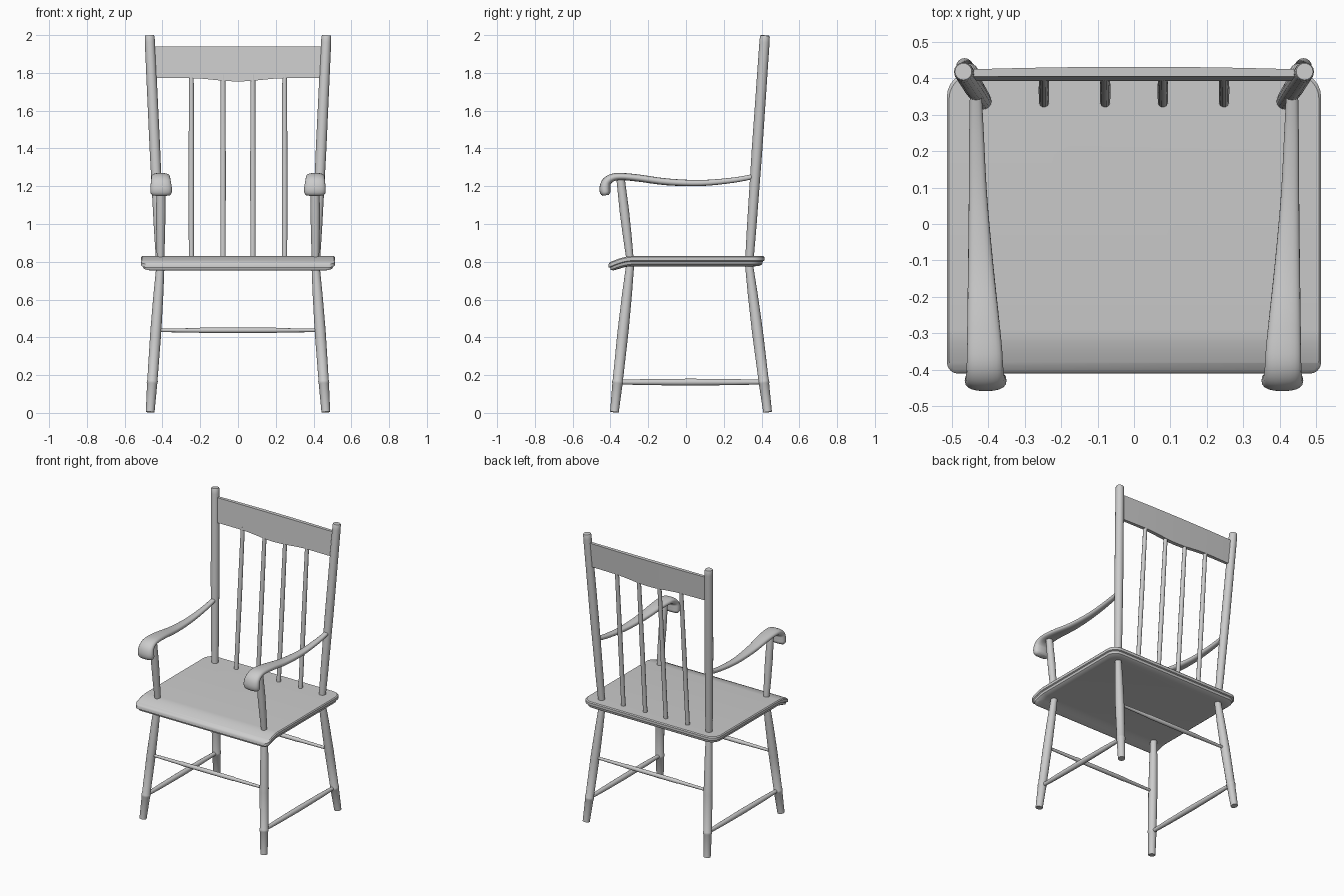
import bpy, bmesh, math
from mathutils import Vector

if "Cube" in bpy.data.objects:
    bpy.data.objects.remove(bpy.data.objects["Cube"])


def finish(name, bm, mirror="", angle=35):
    bmesh.ops.recalc_face_normals(bm, faces=bm.faces)
    me = bpy.data.meshes.new(name)
    bm.to_mesh(me)
    bm.free()
    ob = bpy.data.objects.new(name, me)
    bpy.context.collection.objects.link(ob)
    for p in me.polygons:
        p.use_smooth = True
    me.set_sharp_from_angle(angle=math.radians(angle))
    if mirror:
        m = ob.modifiers.new("Mirror", 'MIRROR')
        m.use_axis[0] = True
        m.use_mirror_merge = False
    return ob


def loft(loops):
    """Skin a list of equal-length point loops and cap both ends."""
    bm = bmesh.new()
    rings = [[bm.verts.new(p) for p in loop] for loop in loops]
    n = len(rings[0])
    for a, b in zip(rings, rings[1:]):
        for i in range(n):
            j = (i + 1) % n
            bm.faces.new((a[i], a[j], b[j], b[i]))
    bm.faces.new(rings[0])
    bm.faces.new(rings[-1])
    return bm


def oval(c, u, v, n=16, power=1.0):
    pts = []
    for i in range(n):
        a = math.tau * i / n
        s, t = math.cos(a), math.sin(a)
        s = math.copysign(abs(s) ** power, s)
        t = math.copysign(abs(t) ** power, t)
        pts.append(c + u * s + v * t)
    return pts


def turned(name, p0, p1, profile, mirror=True, n=16):
    """Turned rod from p0 to p1; profile = (fraction, radius) pairs."""
    p0, p1 = Vector(p0), Vector(p1)
    d = (p1 - p0).normalized()
    u = d.orthogonal().normalized()
    v = d.cross(u)
    return finish(name, loft([oval(p0.lerp(p1, t), u * r, v * r, n)
                              for t, r in profile]), mirror)


def smooth_path(rows, steps):
    """Catmull-Rom interpolation of number rows."""
    rows = [Vector(r) for r in rows]
    out = []
    for i in range(len(rows) - 1):
        a, b = rows[max(i - 1, 0)], rows[i]
        c, d = rows[i + 1], rows[min(i + 2, len(rows) - 1)]
        for k in range(steps):
            t = k / steps
            out.append(0.5 * (2 * b + (c - a) * t + (2 * a - 5 * b + 4 * c - d) * t * t
                              + (3 * b - a - 3 * c + d) * t ** 3))
    return out + [rows[-1]]


# Seat: stacked rounded rectangles, front edge rolled down
def seat_outline(inset, z):
    pts = []
    for sx, y, r, start in ((1, 0.415, 0.065, 0), (-1, 0.415, 0.065, 90),
                            (-1, -0.41, 0.03, 180), (1, -0.41, 0.03, 270)):
        cx, cy = sx * (0.513 - r), y - math.copysign(r, y)
        for k in range(7):
            a = math.radians(start + 15 * k)
            pts.append(Vector((cx + r * math.cos(a), cy + r * math.sin(a), z)))
    fx, fy = 1 - inset / 0.513, 1 - inset / 0.412
    return [Vector((p.x * fx, p.y * fy, z)) for p in pts]


bm = loft([seat_outline(i, z) for i, z in
           ((0.05, 0.776), (0.025, 0.779), (0.012, 0.787), (0.008, 0.802),
            (0.0, 0.806), (0.0, 0.824), (0.006, 0.83))])
for k in range(7):
    bmesh.ops.bisect_plane(bm, geom=bm.verts[:] + bm.edges[:] + bm.faces[:],
                           plane_co=(0, -0.29 - 0.018 * k, 0), plane_no=(0, 1, 0))
for v in bm.verts:
    if v.co.y < -0.29:
        v.co.z -= 0.036 * ((-0.29 - v.co.y) / 0.12) ** 1.6
finish("seat", bm)

# Legs with a ring groove at the foot
leg = [(0, 0.023), (0.19, 0.027), (0.195, 0.029), (0.21, 0.029), (0.215, 0.027),
       (0.52, 0.029), (0.55, 0.029), (0.8, 0.026), (1, 0.021)]
turned("front_legs", (0.465, -0.379, 0.004), (0.41, -0.295, 0.79), leg)
turned("back_legs", (0.465, 0.432, 0.004), (0.41, 0.333, 0.79), leg)

# Stretchers
bar = [(0, 0.009), (0.26, 0.012), (0.27, 0.014), (0.5, 0.014),
       (0.73, 0.014), (0.74, 0.012), (1, 0.009)]
turned("front_stretcher", (-0.435, -0.333, 0.437), (0.435, -0.333, 0.437), bar, False)
turned("back_stretcher", (-0.435, 0.378, 0.437), (0.435, 0.378, 0.437), bar, False)
turned("side_stretchers", (0.453, -0.362, 0.163), (0.453, 0.412, 0.163),
       [(0, 0.012), (0.2, 0.016), (0.5, 0.018), (0.8, 0.016), (1, 0.012)])

# Back posts, arm posts and spindles
turned("back_posts", (0.412, 0.335, 0.8), (0.468, 0.418, 1.998),
       [(0, 0.022), (0.15, 0.025), (0.5, 0.028), (0.97, 0.027), (0.995, 0.026), (1, 0.023)])
turned("arm_posts", (0.41, -0.295, 0.8), (0.408, -0.347, 1.245),
       [(0, 0.019), (0.3, 0.023), (0.6, 0.025), (1, 0.022)])
for x in (0.079, 0.247):
    turned("spindles", (x, 0.333, 0.81), (x, 0.406, 1.79),
           [(0, 0.014), (0.5, 0.015), (1, 0.013)], n=12)

# Top rail: gently bowed slat with a dipped lower edge
loops = []
for k in range(33):
    x = -0.455 + 0.91 * k / 32
    s = min(abs(x) / 0.26, 1)
    low = 1.772 - 0.017 * (0.5 + 0.5 * math.cos(math.pi * s))
    bow = 0.008 * (1 - (x / 0.455) ** 2)
    half = 0.010 + 0.4 * bow
    loop = []
    for z, side in ((low, -1), (1.94, -1), (1.94, 1), (low, 1)):
        y = 0.402 + (z - 1.77) * 0.07 + bow * 0.5
        loop.append(Vector((x, y + side * half, z)))
    loops.append(loop)
finish("top_rail", loft(loops))

# Arms: rows of y, z, x, half width, half height
arm = smooth_path([
    (0.365, 1.253, 0.434, 0.016, 0.013),
    (0.25, 1.232, 0.432, 0.020, 0.014),
    (0.08, 1.217, 0.428, 0.025, 0.016),
    (-0.10, 1.223, 0.421, 0.034, 0.018),
    (-0.25, 1.243, 0.414, 0.043, 0.019),
    (-0.34, 1.251, 0.410, 0.048, 0.019),
    (-0.39, 1.245, 0.409, 0.050, 0.021),
    (-0.421, 1.222, 0.408, 0.053, 0.025),
    (-0.429, 1.190, 0.407, 0.057, 0.029),
    (-0.427, 1.165, 0.407, 0.056, 0.027),
    (-0.425, 1.152, 0.407, 0.046, 0.017)], 4)
loops = []
for i, (y, z, x, hw, hh) in enumerate(arm):
    a, b = arm[max(i - 1, 0)], arm[min(i + 1, len(arm) - 1)]
    d = Vector((0, b[0] - a[0], b[1] - a[1])).normalized()
    loops.append(oval(Vector((x, y, z)), Vector((hw, 0, 0)),
                      Vector((0, -d.z, d.y)) * hh, 20, 0.8))
finish("arms", loft(loops), True, 50)
